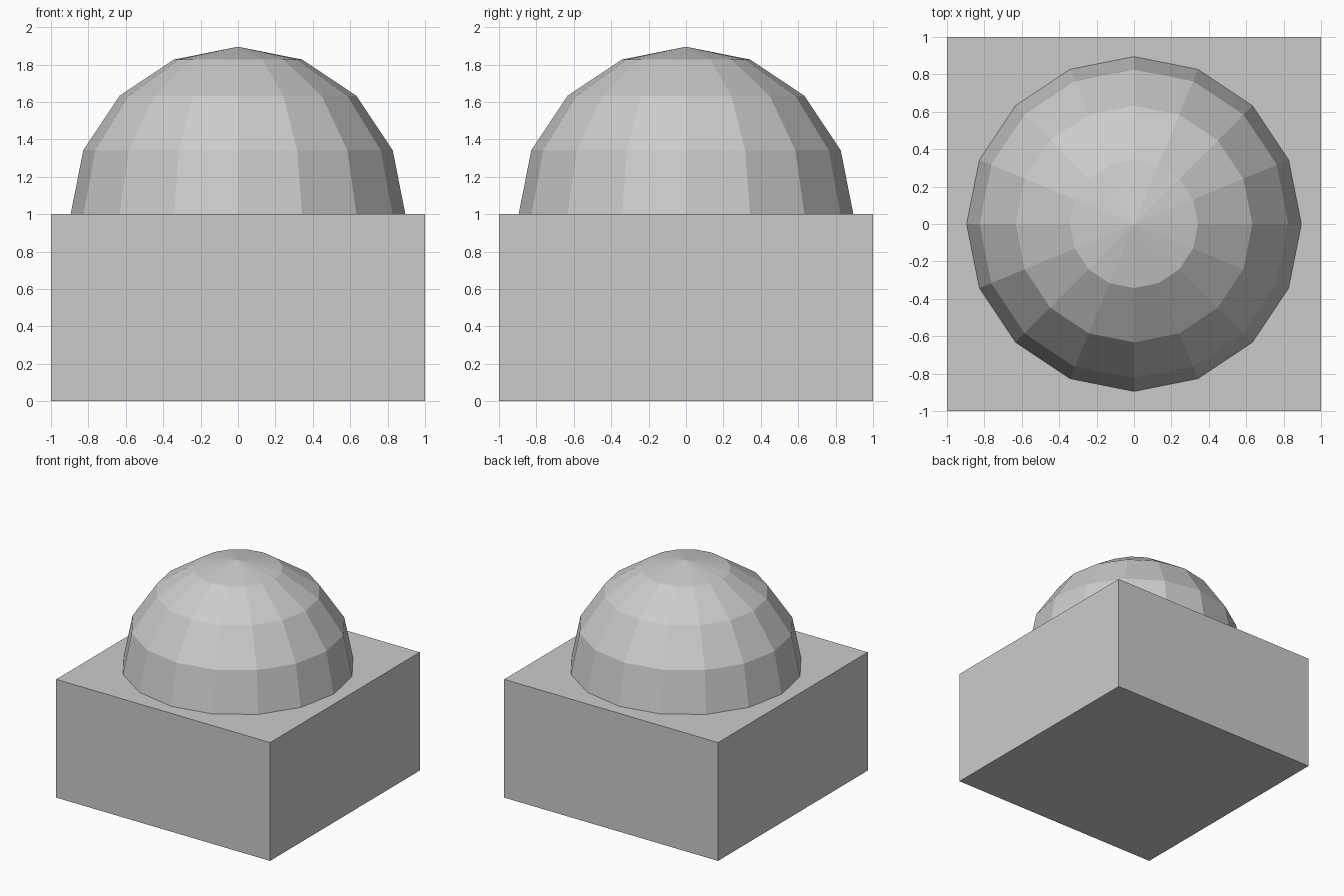
import bpy, bmesh
from mathutils import Matrix

if "Cube" in bpy.data.objects:
    bpy.data.objects.remove(bpy.data.objects["Cube"])

RADIUS = 0.895
BASE_TOP = 1.0


def make_object(name, bm):
    mesh = bpy.data.meshes.new(name)
    bm.to_mesh(mesh)
    bm.free()
    obj = bpy.data.objects.new(name, mesh)
    bpy.context.collection.objects.link(obj)
    return obj


# Square base block
bm = bmesh.new()
bmesh.ops.create_cube(bm, size=1, matrix=Matrix.Translation((0, 0, BASE_TOP / 2))
                      @ Matrix.Diagonal((2, 2, BASE_TOP, 1)))
make_object("base_block", bm)

# Faceted dome: upper half of a 16 x 8 sphere resting on the block
bm = bmesh.new()
bmesh.ops.create_uvsphere(bm, u_segments=16, v_segments=8, radius=RADIUS)
lower = [v for v in bm.verts if v.co.z < -0.01]
bmesh.ops.delete(bm, geom=lower, context='VERTS')
bmesh.ops.translate(bm, verts=bm.verts, vec=(0, 0, BASE_TOP))
make_object("dome", bm)
